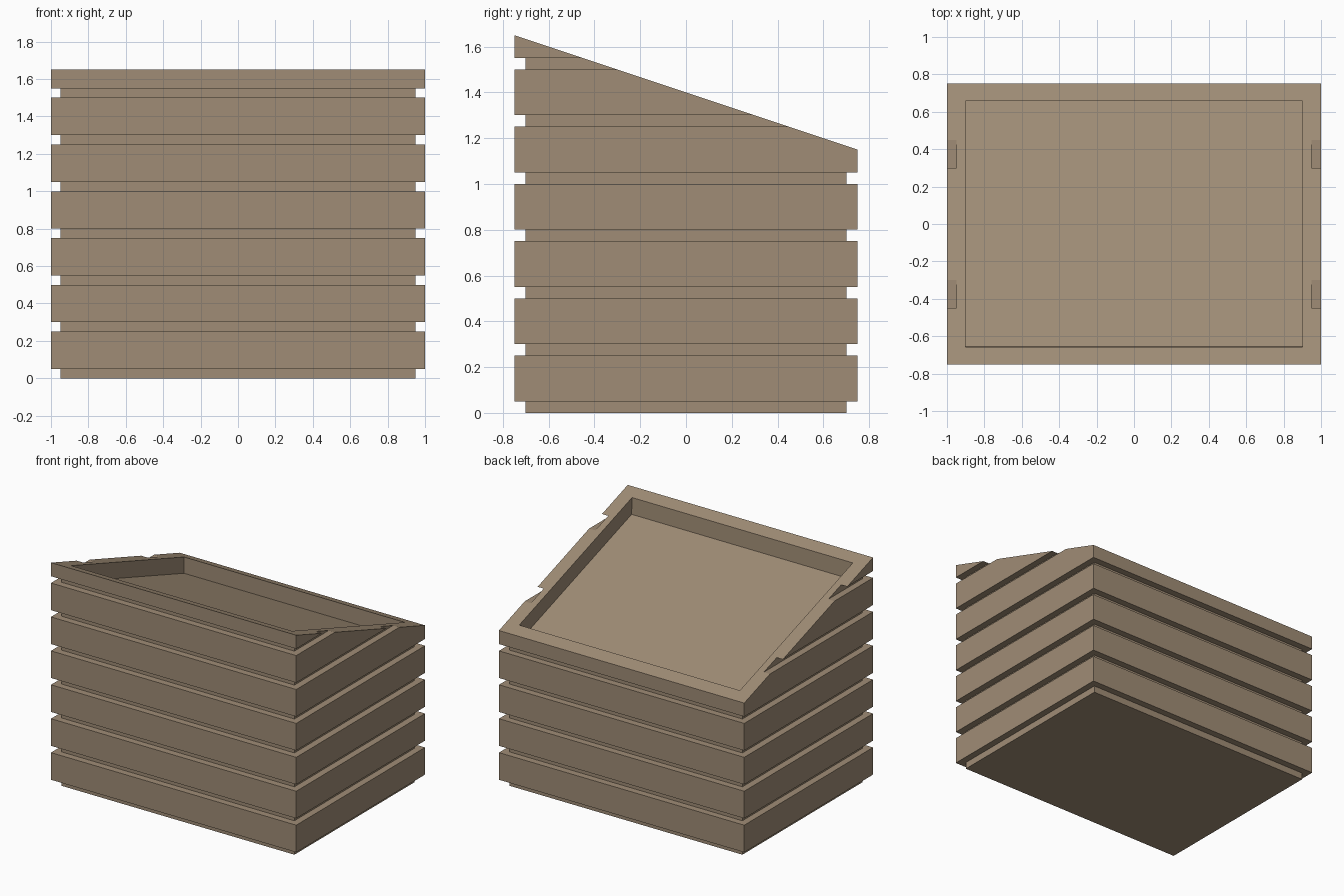
import bpy, bmesh
from mathutils import Vector

if "Cube" in bpy.data.objects:
    bpy.data.objects.remove(bpy.data.objects["Cube"])

wood = bpy.data.materials.new("tan_wood")
wood.diffuse_color = (0.35, 0.265, 0.18, 1)
wood.use_nodes = True
wood.node_tree.nodes["Principled BSDF"].inputs["Base Color"].default_value = wood.diffuse_color


def roof(y):
    # height of the sloping top at depth y
    return 1.4 - y / 3


def ring(bm, x, y0, y1, height):
    return [bm.verts.new((px, py, height(py)))
            for px, py in ((-x, y0), (x, y0), (x, y1), (-x, y1))]


def bridge(bm, a, b):
    for i in range(4):
        j = (i + 1) % 4
        bm.faces.new((a[i], a[j], b[j], b[i]))


def make_object(name, bm):
    bmesh.ops.recalc_face_normals(bm, faces=bm.faces)
    mesh = bpy.data.meshes.new(name)
    bm.to_mesh(mesh)
    bm.free()
    mesh.materials.append(wood)
    ob = bpy.data.objects.new(name, mesh)
    bpy.context.collection.objects.link(ob)
    return ob


# slatted body: recessed groove then protruding slat, repeated upward
bm = bmesh.new()
rings = []
for i in range(7):
    z = 0.25 * i
    for x, y, h in ((0.95, 0.7, z), (0.95, 0.7, z + 0.05),
                    (1, 0.75, z + 0.05), (1, 0.75, z + 0.25)):
        rings.append(ring(bm, x, -y, y, lambda _, h=h: h))
# the top of each slat steps back in to the next groove
for a, b in zip(rings, rings[1:]):
    bridge(bm, a, b)
bm.faces.new(rings[0][::-1])

# slice off the top along the slope and close it
bmesh.ops.bisect_plane(bm, geom=bm.verts[:] + bm.edges[:] + bm.faces[:],
                       plane_co=(0, 0, 1.4), plane_no=Vector((0, 1 / 3, 1)).normalized(),
                       clear_outer=True)
bmesh.ops.remove_doubles(bm, verts=bm.verts[:], dist=1e-5)
bmesh.ops.edgeloop_fill(bm, edges=[e for e in bm.edges if e.is_boundary])
body = make_object("slatted_crate", bm)

# tray recess in the sloping top
bm = bmesh.new()
low = ring(bm, 0.9, -0.652, 0.657, lambda y: roof(y) - 0.12)
mid = ring(bm, 0.9, -0.658, 0.657, roof)
high = ring(bm, 0.9, -0.658, 0.657, lambda y: roof(y) + 0.2)
bridge(bm, low, mid)
bridge(bm, mid, high)
bm.faces.new(low[::-1])
bm.faces.new(high)
# lift the middle ring clear of the roof plane
for v in mid:
    v.co.z += 0.02
cutter = make_object("recess_cutter", bm)
cutter.hide_render = True
cutter.hide_viewport = True

cut = body.modifiers.new("recess", 'BOOLEAN')
cut.operation = 'DIFFERENCE'
cut.solver = 'EXACT'
cut.object = cutter
